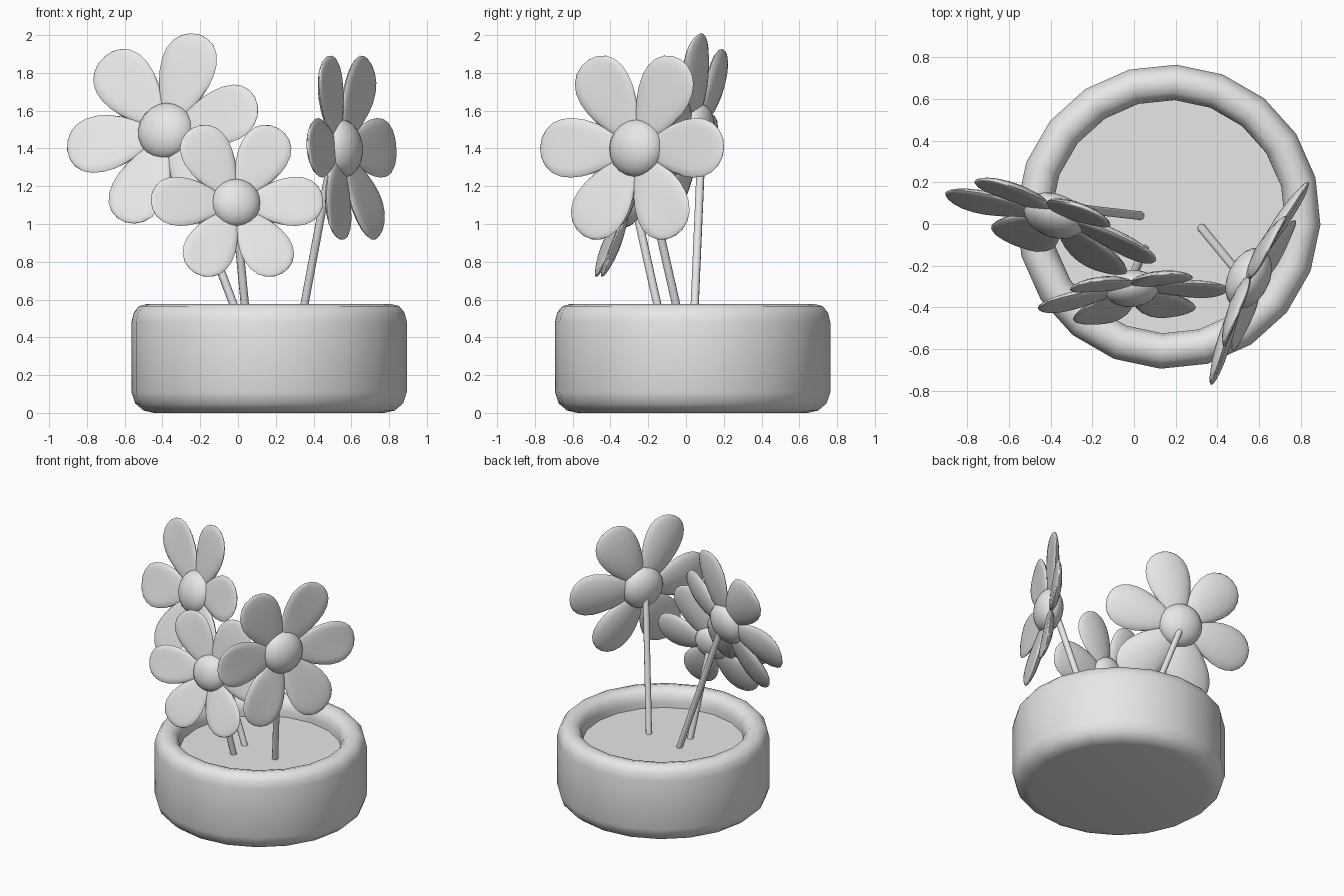
import bpy, bmesh, math
from mathutils import Vector, Matrix

cube = bpy.data.objects.get("Cube")
if cube:
    bpy.data.objects.remove(cube, do_unlink=True)

grey = bpy.data.materials.new("plain_grey")
grey.use_nodes = True
grey.diffuse_color = (0.8, 0.8, 0.8, 1)
grey.node_tree.nodes["Principled BSDF"].inputs["Base Color"].default_value = (0.8, 0.8, 0.8, 1)


def finish(name, bm, matrix=Matrix(), angle=50):
    """Turn a bmesh into a smooth shaded object."""
    bmesh.ops.recalc_face_normals(bm, faces=bm.faces)
    mesh = bpy.data.meshes.new(name)
    bm.to_mesh(mesh)
    bm.free()
    mesh.materials.append(grey)
    obj = bpy.data.objects.new(name, mesh)
    obj.matrix_world = matrix
    bpy.context.collection.objects.link(obj)
    bpy.ops.object.select_all(action='DESELECT')
    obj.select_set(True)
    bpy.context.view_layer.objects.active = obj
    bpy.ops.object.shade_smooth_by_angle(angle=math.radians(angle))
    return obj


POT_CENTRE = Vector((0.165, 0.035, 0))
SOIL = 0.44
SIDES = 20


def pot():
    profile = [(0.61, 0), (0.665, 0.012), (0.71, 0.05), (0.73, 0.11),
               (0.73, 0.48), (0.718, 0.53), (0.69, 0.565), (0.645, 0.577),
               (0.60, 0.565), (0.57, 0.53), (0.56, 0.48), (0.56, SOIL - 0.02)]
    bm = bmesh.new()
    rings = []
    for r, z in profile:
        ring = []
        for i in range(SIDES):
            a = math.tau * i / SIDES - math.radians(3)
            ring.append(bm.verts.new((r * math.cos(a), r * math.sin(a), z)))
        rings.append(ring)
    for low, high in zip(rings, rings[1:]):
        for i in range(SIDES):
            j = (i + 1) % SIDES
            bm.faces.new((low[i], low[j], high[j], high[i]))
    bm.faces.new(rings[0])
    bm.faces.new(rings[-1])
    finish("pot", bm, Matrix.Translation(POT_CENTRE))


def soil():
    bm = bmesh.new()
    bmesh.ops.create_circle(bm, cap_ends=True, segments=SIDES, radius=0.562)
    turn = Matrix.Rotation(math.radians(-3), 4, 'Z')
    finish("soil", bm, Matrix.Translation(POT_CENTRE + Vector((0, 0, SOIL))) @ turn)


def petal(name, matrix):
    """Flattened teardrop along +x, cupped towards +z."""
    bm = bmesh.new()
    bmesh.ops.create_uvsphere(bm, u_segments=16, v_segments=12, radius=1)
    for v in bm.verts:
        side, thick, along = v.co
        x = 0.295 + 0.245 * along
        y = 0.15 * side * (1 + 0.35 * along)
        z = 0.03 * thick + 0.2 * x * x + 0.8 * y * y
        v.co = (x, y, z)
    finish(name, bm, matrix, 80)


def stem(name, start, end, radius=0.022):
    axis = end - start
    bm = bmesh.new()
    bmesh.ops.create_cone(bm, cap_ends=True, segments=10, radius1=radius,
                          radius2=radius, depth=axis.length)
    turn = axis.to_track_quat('Z', 'Y').to_matrix().to_4x4()
    finish(name, bm, Matrix.Translation((start + end) / 2) @ turn)


def flower(name, centre, normal, size, phase, foot):
    centre, n = Vector(centre), Vector(normal).normalized()
    across = Vector((0, 0, 1)).cross(n).normalized()
    up = n.cross(across)
    frame = Matrix((across, up, n)).transposed().to_4x4()
    frame = Matrix.Translation(centre) @ frame @ Matrix.Scale(size, 4)
    # Domed centre showing on both sides of the petals
    bm = bmesh.new()
    bmesh.ops.create_uvsphere(bm, u_segments=20, v_segments=12, radius=0.155)
    bmesh.ops.scale(bm, vec=(1, 1, 0.64), verts=bm.verts)
    finish(name + "_centre", bm, frame, 80)
    for i in range(6):
        turn = Matrix.Rotation(math.radians(phase + 60 * i), 4, 'Z')
        petal(f"{name}_petal_{i + 1}", frame @ turn)
    stem(name + "_stem", Vector(foot), centre - n * 0.05 * size)


pot()
soil()
flower("tall_flower", (-0.38, 0.04, 1.49), (-0.37, -1, 0.3), 1.0, 13, (0.03, 0.04, SOIL - 0.01))
flower("low_flower", (-0.01, -0.31, 1.11), (0.1, -1, 0.26), 0.85, 0, (0.05, -0.12, SOIL - 0.01))
flower("side_flower", (0.55, -0.26, 1.4), (1, -0.48, 0.08), 1.0, 0, (0.325, -0.02, SOIL - 0.01))
